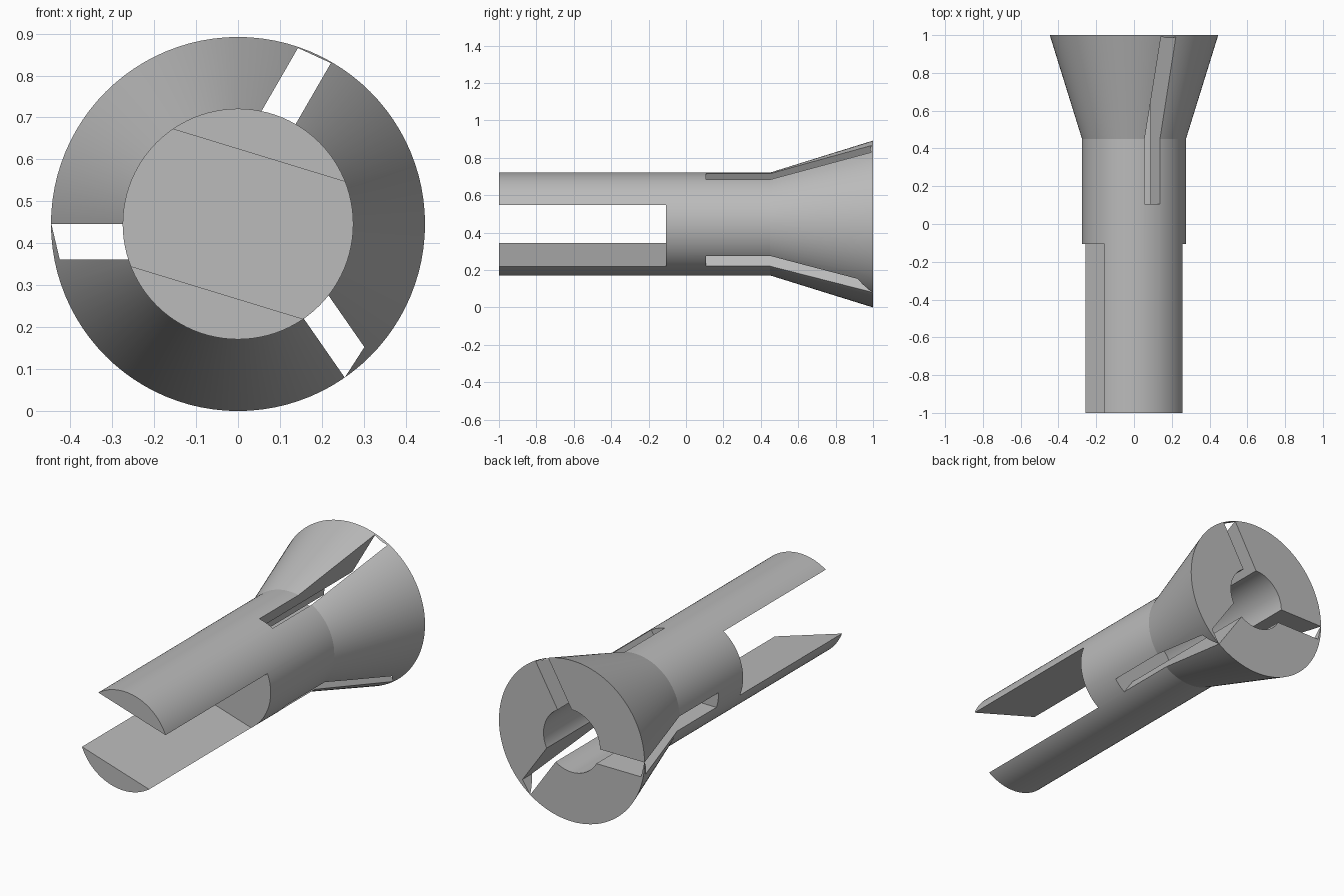
import bpy, bmesh, math
from mathutils import Vector

AXIS_Z = 0.446      # height of the long axis
SHAFT_R, BORE_R = 0.275, 0.173

if "Cube" in bpy.data.objects:
    bpy.data.objects.remove(bpy.data.objects["Cube"], do_unlink=True)

steel = bpy.data.materials.new("plain_grey")
steel.use_nodes = True
grey = (0.5, 0.5, 0.5, 1)
steel.diffuse_color = grey
steel.node_tree.nodes["Principled BSDF"].inputs["Base Color"].default_value = grey


def add_object(name, bm):
    bmesh.ops.recalc_face_normals(bm, faces=bm.faces)
    mesh = bpy.data.meshes.new(name)
    bm.to_mesh(mesh)
    bm.free()
    mesh.materials.append(steel)
    obj = bpy.data.objects.new(name, mesh)
    bpy.context.collection.objects.link(obj)
    return obj


def lathe(name, profile, steps=96):
    """Turn a (radius, y) profile around the long axis."""
    bm = bmesh.new()
    verts = [bm.verts.new((r, y, AXIS_Z)) for r, y in profile]
    edges = [bm.edges.new(pair) for pair in zip(verts, verts[1:])]
    bmesh.ops.spin(bm, geom=verts + edges, cent=(0, 0, AXIS_Z), axis=(0, 1, 0),
                   angle=math.tau, steps=steps)
    bmesh.ops.remove_doubles(bm, verts=bm.verts, dist=0.0001)
    return add_object(name, bm)


def prism(name, angle, outline, y0, y1):
    """Extrude an outline of (along, across) points, turned by angle, from y0 to y1."""
    a = math.radians(angle)
    along = Vector((math.cos(a), 0, math.sin(a)))
    across = Vector((-math.sin(a), 0, math.cos(a)))
    bm = bmesh.new()
    face = bm.faces.new([bm.verts.new(along * u + across * v + Vector((0, y0, AXIS_Z)))
                         for u, v in outline])
    side = bmesh.ops.extrude_face_region(bm, geom=[face])["geom"]
    bmesh.ops.translate(bm, vec=(0, y1 - y0, 0),
                        verts=[g for g in side if isinstance(g, bmesh.types.BMVert)])
    return add_object(name, bm)


# Turned body: shaft, flared head and blind bore
body = lathe("collet_body", [(0, -1), (SHAFT_R, -1), (SHAFT_R, 0.45), (0.446, 1),
                             (BORE_R, 1), (BORE_R, 0.104), (0, 0.104)])

# Wide fork slot in the front of the shaft
cutters = [prism("fork_cutter", -17, [(-0.4, -0.171), (0.4, -0.171), (0.4, 0.171), (-0.4, 0.171)],
                 -1.1, -0.107)]

# Three narrow slots between the jaws: angle, length of each wall, width
for angle, near, far, width in [(60, 0.443, 0.435, 0.086), (180, 0.445, 0.425, 0.085),
                                (-55.2, 0.446, 0.413, 0.08)]:
    cutters.append(prism("jaw_slot_cutter", angle,
                         [(0, 0), (near, 0), (far, width), (0, width)], 0.107, 1.1))

bpy.context.view_layer.objects.active = body
body.select_set(True)
for cutter in cutters:
    mod = body.modifiers.new("slot", "BOOLEAN")
    mod.operation, mod.solver, mod.object = "DIFFERENCE", "EXACT", cutter
    bpy.ops.object.modifier_apply(modifier=mod.name)
    bpy.data.objects.remove(cutter, do_unlink=True)

bpy.ops.object.shade_smooth_by_angle(angle=math.radians(15))
